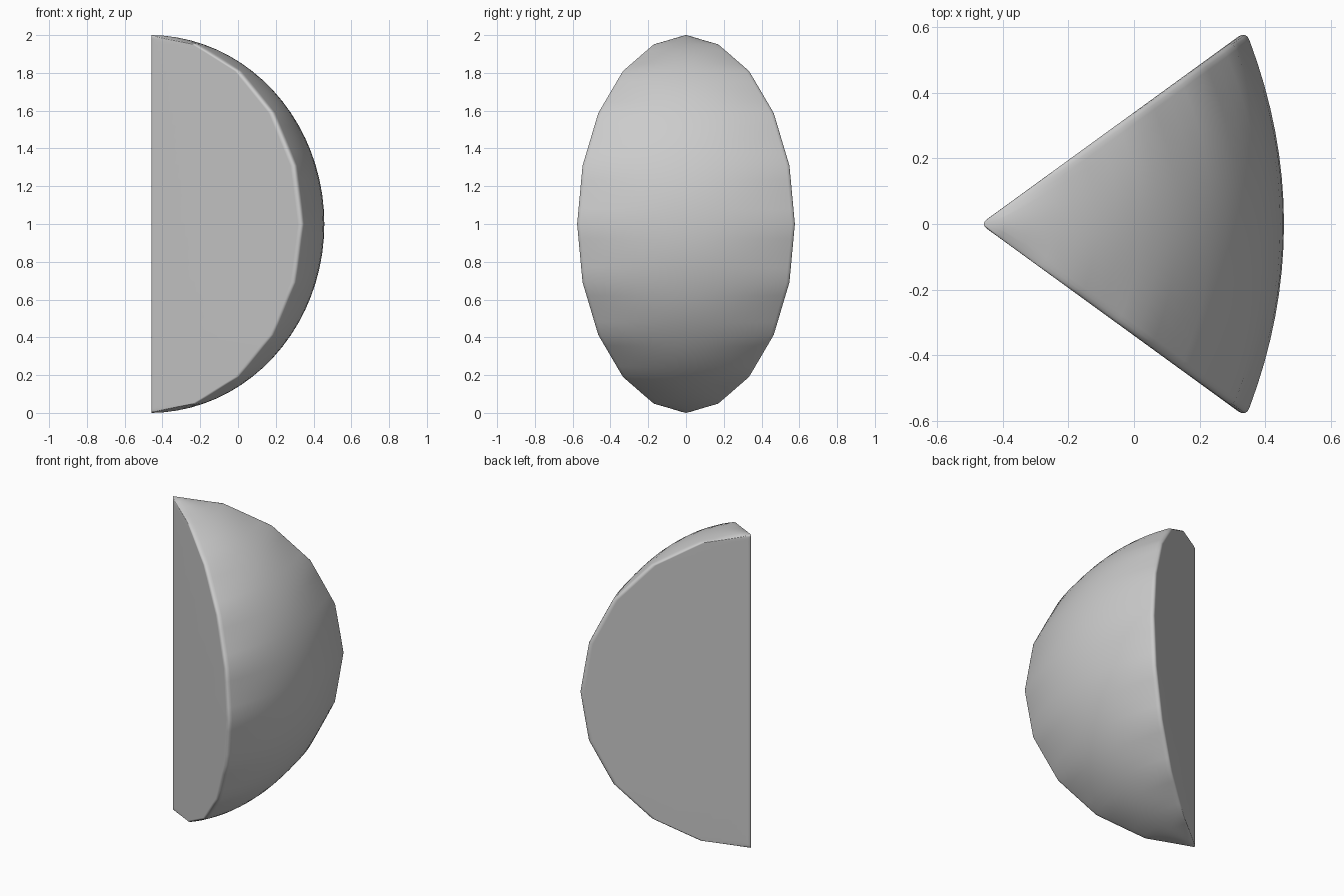
import bpy, bmesh, math
from mathutils import Vector

if "Cube" in bpy.data.objects:
    bpy.data.objects.remove(bpy.data.objects["Cube"])

HALF = math.radians(36)          # half opening angle of the wedge
TIP = Vector((math.cos(HALF), math.sin(HALF)))
MID = 0.925                      # reach of the rind at its centre line
FACETS, SUB = 10, 4              # coarse rim facets, rows inside each


def round_corner(a, p, b, n=4):
    """Soft corner: quadratic curve from a to b around p."""
    return [a * (1 - t) ** 2 + p * 2 * t * (1 - t) + b * t * t
            for t in (i / n for i in range(n + 1))]


def section(row):
    """Closed outline of the wedge at one height row."""
    step = math.pi / FACETS
    k, f = divmod(row, SUB)
    f /= SUB
    rim_s = math.sin(k * step) * (1 - f) + math.sin((k + 1) * step) * f
    rim_z = 1 - math.cos(k * step) * (1 - f) - math.cos((k + 1) * step) * f
    phi = (k + f) * step
    mid_s, mid_z = math.sin(phi), 1 - math.cos(phi)
    d = min(0.03, 0.3 * rim_s)
    x0 = -0.458 - 0.4 * min(0.025, d)

    def rind(v):
        w = v * v
        return Vector((x0 + MID * mid_s * (1 - w) + TIP.x * rim_s * w,
                       TIP.y * rim_s * v,
                       mid_z * (1 - w) + rim_z * w))

    def face(r, side):
        return Vector((x0 + r * TIP.x, side * r * TIP.y, rim_z))

    v1 = 1 - 0.93 * d / max(TIP.y * rim_s, 1e-6) if rim_s > 1e-6 else 1
    e = min(0.025, d)
    pts = round_corner(face(e, 1), face(0, 1), face(e, -1))
    pts += round_corner(face(rim_s - d, -1), rind(-1), rind(-v1))
    pts += [rind(v1 * i / 8) for i in range(-7, 8)]
    pts += round_corner(rind(v1), rind(1), face(rim_s - d, 1))
    return pts


# Wedge: stacked outlines closing to a point at both ends
bm = bmesh.new()
rings = [[bm.verts.new(p) for p in section(r)] for r in range(FACETS * SUB + 1)]
for low, high in zip(rings, rings[1:]):
    n = len(low)
    for i in range(n):
        j = (i + 1) % n
        bm.faces.new((low[i], low[j], high[j], high[i]))
bmesh.ops.remove_doubles(bm, verts=bm.verts, dist=1e-5)
bmesh.ops.recalc_face_normals(bm, faces=bm.faces)
mesh = bpy.data.meshes.new("wedge")
bm.to_mesh(mesh)
bm.free()
wedge = bpy.data.objects.new("wedge", mesh)
bpy.context.collection.objects.link(wedge)

# Smooth shading with flat cut faces
bpy.context.view_layer.objects.active = wedge
wedge.select_set(True)
bpy.ops.object.shade_smooth_by_angle(angle=math.radians(50))
wedge.modifiers.new("flat_cut_faces", 'WEIGHTED_NORMAL').keep_sharp = True
